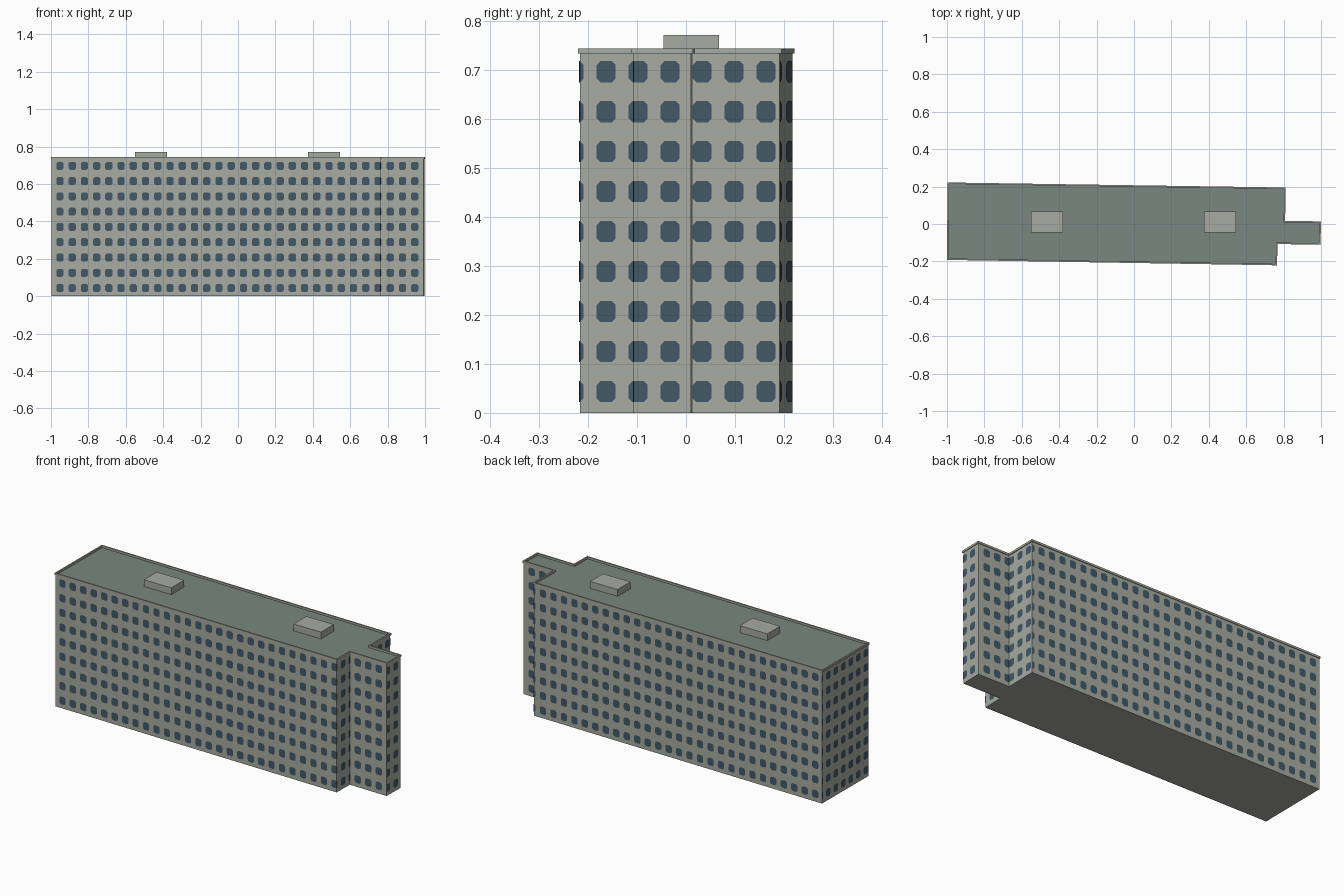
import bpy
import bmesh
from mathutils import Vector

if "Cube" in bpy.data.objects:
    bpy.data.objects.remove(bpy.data.objects["Cube"])


def material(name, rgb):
    m = bpy.data.materials.new(name)
    m.diffuse_color = (*rgb, 1.0)
    m.use_nodes = True
    m.node_tree.nodes["Principled BSDF"].inputs["Base Color"].default_value = m.diffuse_color
    return m


WALL = material("wall grey", (0.39, 0.41, 0.36))
ROOF = material("roof green grey", (0.195, 0.242, 0.220))
GLASS = material("window blue", (0.054, 0.098, 0.133))

# Outer edge of the parapet, counter-clockwise from above
OUTLINE = [Vector(p) for p in (
    (-1, -0.192), (0.765, -0.221), (0.767, -0.107), (0.997, -0.111),
    (1, 0.014), (0.808, 0.017), (0.811, 0.195), (-0.997, 0.222))]
ROOF_Z, TOP_Z = 0.734, 0.745


def normal(a, b):
    d = (b - a).normalized()
    return Vector((d.y, -d.x))


def inset(points, dist):
    """Move every side of the outline inward by dist."""
    result = []
    for i, p in enumerate(points):
        n1 = normal(points[i - 1], p)
        n2 = normal(p, points[(i + 1) % len(points)])
        result.append(p - (n1 + n2) * dist / (1 + n1.dot(n2)))
    return result


def finish(name, bm, mats):
    mesh = bpy.data.meshes.new(name)
    bm.to_mesh(mesh)
    bm.free()
    for m in mats:
        mesh.materials.append(m)
    ob = bpy.data.objects.new(name, mesh)
    bpy.context.collection.objects.link(ob)
    return ob


def ring(bm, points, z):
    return [bm.verts.new((p.x, p.y, z)) for p in points]


def bridge(bm, low, high):
    for i in range(len(low)):
        j = (i + 1) % len(low)
        bm.faces.new((low[i], low[j], high[j], high[i]))


# Main block with roof surface
walls = inset(OUTLINE, 0.004)
bm = bmesh.new()
base, top = ring(bm, walls, 0), ring(bm, walls, ROOF_Z)
bridge(bm, base, top)
bm.faces.new(base[::-1])
bm.faces.new(top).material_index = 1
finish("building_block", bm, [WALL, ROOF])

# Slightly overhanging parapet
bm = bmesh.new()
inner = inset(OUTLINE, 0.008)
loops = [ring(bm, OUTLINE, ROOF_Z), ring(bm, OUTLINE, TOP_Z),
         ring(bm, inner, TOP_Z), ring(bm, inner, ROOF_Z)]
for k in range(4):
    bridge(bm, loops[k], loops[(k + 1) % 4])
finish("parapet", bm, [WALL])

# Windows: octagonal panes on a regular grid, trimmed at wall ends
HW, HH, CUT = 0.0195, 0.0215, 0.008
PANE = [(-HW + CUT, -HH), (HW - CUT, -HH), (HW, -HH + CUT), (HW, HH - CUT),
        (HW - CUT, HH), (-HW + CUT, HH), (-HW, HH - CUT), (-HW, -HH + CUT)]
PITCH, FLOOR, FLOORS = 0.0654, 0.0817, 9
START = (-0.952, -0.2285)  # first window centre along x and along y

bm = bmesh.new()
for i, a in enumerate(walls):
    b = walls[(i + 1) % len(walls)]
    axis = 0 if abs(b.x - a.x) > abs(b.y - a.y) else 1
    lo, hi = sorted((a[axis], b[axis]))
    side = 1 if b[axis] > a[axis] else -1
    n = normal(a, b) * 0.0015
    for col in range(30):
        c = START[axis] + col * PITCH
        if min(c + HW, hi) - max(c - HW, lo) < 0.004:
            continue
        for row in range(FLOORS):
            z = 0.0435 + row * FLOOR
            verts = []
            for u, v in PANE:
                s = min(max(c + side * u, lo), hi)
                p = a.lerp(b, (s - a[axis]) / (b[axis] - a[axis])) + n
                co = Vector((p.x, p.y, z + v))
                if all((co - w.co).length > 1e-5 for w in verts):
                    verts.append(bm.verts.new(co))
            bm.faces.new(verts)
finish("windows", bm, [GLASS])

# Two rooftop service housings
for name, x in (("left_roof_housing", -0.465), ("right_roof_housing", 0.46)):
    bm = bmesh.new()
    bmesh.ops.create_cube(bm, size=1)
    bmesh.ops.scale(bm, vec=(0.17, 0.113, 0.038), verts=bm.verts)
    bmesh.ops.translate(bm, vec=(x, 0.011, ROOF_Z + 0.019), verts=bm.verts)
    finish(name, bm, [WALL])
